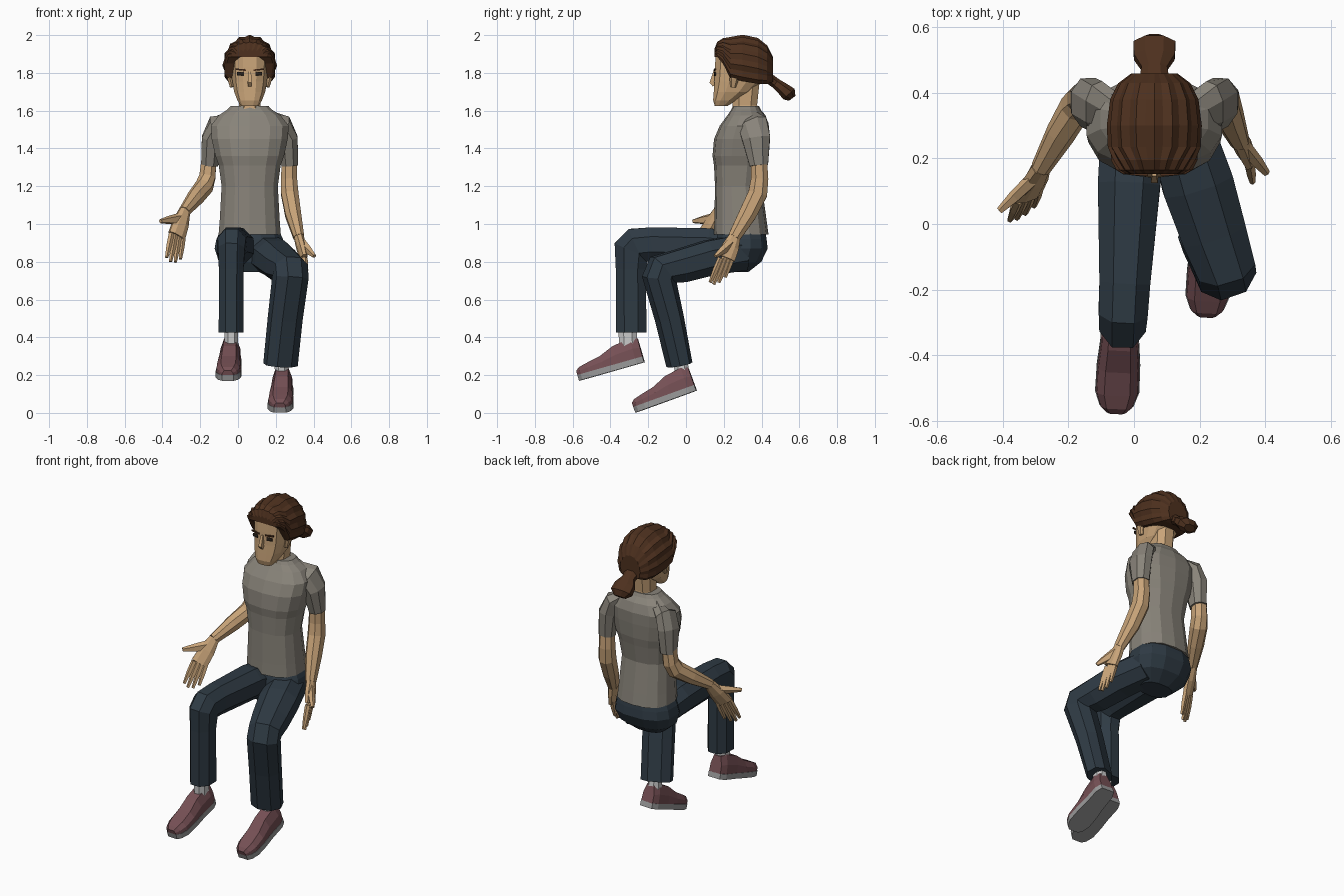
import bpy, bmesh, math
from mathutils import Vector as V


def mat(name, r, g, b):
    m = bpy.data.materials.new(name)
    m.diffuse_color = (r, g, b, 1)
    return m


SKIN = mat("skin", .58, .37, .19)
SHIRT = mat("shirt_cloth", .25, .23, .195)
DENIM = mat("denim", .028, .043, .058)
HAIR = mat("hair_brown", .075, .03, .013)
SHOE = mat("shoe_red", .18, .08, .09)
SOLE = mat("sole_grey", .32, .32, .32)
SOCK = mat("sock_white", .6, .6, .6)
DARK = mat("eye_dark", .02, .014, .01)
CX = .062  # body centre line


def skin_rings(name, rings, m):
    """Bridge equal-sized closed rings of points and cap both ends."""
    bm = bmesh.new()
    vs = [[bm.verts.new(p) for p in r] for r in rings]
    n = len(vs[0])
    for a, b in zip(vs, vs[1:]):
        for i in range(n):
            j = (i + 1) % n
            bm.faces.new((a[i], a[j], b[j], b[i]))
    bm.faces.new(vs[0])
    bm.faces.new(vs[-1])
    bmesh.ops.recalc_face_normals(bm, faces=bm.faces)
    me = bpy.data.meshes.new(name)
    bm.to_mesh(me)
    bm.free()
    me.materials.append(m)
    ob = bpy.data.objects.new(name, me)
    bpy.context.collection.objects.link(ob)
    return ob


def oval(n, p):
    """Oval of about unit size; p below 1 makes it boxier."""
    k = 1 / math.cos(math.pi / n) ** (p * .6)
    out = []
    for i in range(n):
        a = 2 * math.pi * (i + .5) / n
        c, s = math.cos(a), math.sin(a)
        out.append((k * math.copysign(abs(c) ** p, c), k * math.copysign(abs(s) ** p, s)))
    return out


def stack(name, rows, m, n=12, p=.8):
    """Horizontal ovals: z, half width, front y, back y."""
    rings = [[V((CX + rx * c, (f + b) / 2 + (b - f) / 2 * s, z)) for c, s in oval(n, p)]
             for z, rx, f, b in rows]
    return skin_rings(name, rings, m)


def tube(name, path, m, side=(1, 0, 0), n=8, p=.9):
    """Tube along x, y, z points with half width a (along side) and half depth b."""
    pts = [V(q[:3]) for q in path]
    rings = []
    for i, q in enumerate(path):
        t = V()
        if i:
            t += (pts[i] - pts[i - 1]).normalized()
        if i < len(pts) - 1:
            t += (pts[i + 1] - pts[i]).normalized()
        t.normalize()
        u = V(side)
        u = (u - t * u.dot(t)).normalized()
        w = t.cross(u)
        rings.append([pts[i] + u * q[3] * c + w * q[4] * s for c, s in oval(n, p)])
    return skin_rings(name, rings, m)


# Head, neck and face
stack("head", [(1.625, .047, .152, .22), (1.655, .066, .143, .27), (1.70, .083, .146, .345),
               (1.755, .093, .15, .40), (1.83, .098, .152, .43), (1.89, .10, .155, .43),
               (1.93, .085, .19, .40)], SKIN, p=.75)
stack("neck", [(1.56, .07, .235, .40), (1.63, .058, .245, .378), (1.74, .06, .25, .39)], SKIN, n=8)
tube("nose", [(CX, .151, 1.81, .008, .006), (CX, .137, 1.75, .012, .014),
              (CX, .148, 1.732, .011, .008)], SKIN, n=4)
for s, w in ((-1, "right"), (1, "left")):
    tube(w + "_eye", [(CX + s * .03, .152, 1.795, .012, .004), (CX + s * .066, .155, 1.795, .009, .004)],
         DARK, side=(0, 0, 1), n=6)
    tube(w + "_eyebrow", [(CX + s * .02, .151, 1.814, .005, .005), (CX + s * .075, .154, 1.82, .004, .005)],
         HAIR, side=(0, 0, 1), n=4)
    tube(w + "_ear", [(CX + s * .094, .25, 1.725, .011, .013), (CX + s * .106, .255, 1.77, .013, .024),
                      (CX + s * .108, .258, 1.81, .012, .022)], SKIN, n=6)

# Swept-back hair: ridged arcs from forehead to the tie
rings = []
for y, zc, w, h, lim in [(.152, 1.89, .098, .04, 80), (.165, 1.882, .118, .082, 88), (.195, 1.865, .132, .118, 98),
                         (.235, 1.845, .142, .145, 122), (.30, 1.842, .145, .16, 125), (.38, 1.83, .135, .155, 127),
                         (.43, 1.815, .11, .13, 127), (.46, 1.80, .07, .085, 127)]:
    ring = []
    for i in range(23):
        a = math.radians(-lim + 2 * lim * i / 22)
        k = 1 if i % 2 else .94
        drop = .012 if i % 2 == 0 and y < .16 else 0
        ring.append(V((CX + w * k * math.sin(a), y, zc - drop + h * k * math.cos(a))))
    rings.append(ring)
skin_rings("hair", rings, HAIR)
tube("ponytail", [(CX, .42, 1.785, .05, .03), (CX, .475, 1.745, .04, .028), (CX, .51, 1.718, .064, .034),
                  (CX, .545, 1.688, .066, .042), (CX, .562, 1.665, .035, .022)], HAIR)

# Shirt body and sleeves
stack("shirt", [(.945, .166, .15, .435), (1.02, .16, .152, .425), (1.2, .15, .155, .40),
                (1.31, .165, .15, .418), (1.36, .183, .142, .428), (1.45, .203, .15, .435),
                (1.52, .208, .18, .437), (1.575, .165, .22, .42), (1.605, .12, .24, .395),
                (1.625, .10, .25, .385)], SHIRT, n=14)
for s, w in ((-1, "right"), (1, "left")):
    tube(w + "_sleeve", [(CX + s * .10, .335, 1.535, .04, .07), (CX + s * .175, .358, 1.52, .052, .08),
                         (CX + s * .203, .372, 1.45, .053, .076), (CX + s * .212, .386, 1.31, .046, .05)], SHIRT)


def hand(name, wrist, knuckle, tip, side, thumb):
    """Flat palm, four fingers and a thumb."""
    w, k, t, s, th = V(wrist), V(knuckle), V(tip), V(side).normalized(), V(thumb)
    mid = w.lerp(k, .5)
    tube(name + "_palm", [(*w, .03, .026), (*mid, .046, .025), (*k, .05, .019)], SKIN, s)
    for i in range(4):
        o = i - 1.5
        L = 1.0 if i in (1, 2) else .87
        a = k - (k - w).normalized() * .012 + s * o * .024
        b = a.lerp(t + s * o * .029, L)
        c = a.lerp(b, .5)
        tube(f"{name}_finger_{i + 1}", [(*a, .0135, .014), (*c, .0135, .013), (*b, .008, .008)], SKIN, s, n=5)
    a = w.lerp(k, .3)
    tube(name + "_thumb", [(*a, .03, .02), (*a.lerp(th, .6), .02, .017), (*th, .01, .01)],
         SKIN, k - w, n=5)


# Bare arms and hands
tube("right_arm", [(-.152, .387, 1.36, .04, .042), (-.162, .38, 1.25, .044, .046), (-.178, .355, 1.2, .047, .05),
                   (-.225, .275, 1.14, .043, .045), (-.285, .17, 1.065, .029, .03)], SKIN)
hand("right_hand", (-.283, .175, 1.07), (-.325, .085, .935), (-.345, .025, .80), (.85, .5, -.1), (-.41, .04, 1.015))
tube("left_arm", [(.272, .387, 1.36, .04, .042), (.27, .39, 1.24, .044, .047), (.274, .38, 1.16, .047, .052),
                  (.292, .325, 1.05, .043, .048), (.322, .255, .93, .029, .034)], SKIN)
hand("left_hand", (.32, .26, .94), (.348, .212, .82), (.354, .16, .685), (-.2, .9, .3), (.405, .155, .83))

# Jeans
stack("jeans_hips", [(.955, .162, .17, .422), (.92, .178, .16, .428), (.87, .188, .15, .434),
                     (.80, .165, .16, .40), (.745, .10, .19, .33)], DENIM)
tube("jeans_right_leg", [(-.005, .30, .86, .098, .09), (-.015, .12, .885, .098, .095), (-.028, -.18, .893, .08, .092),
                         (-.033, -.262, .887, .077, .098), (-.035, -.288, .86, .073, .10),
                         (-.036, -.292, .76, .067, .082), (-.037, -.29, .425, .067, .083)], DENIM)
tube("jeans_left_leg", [(.14, .30, .85, .10, .098), (.195, .12, .82, .112, .095), (.243, -.03, .778, .103, .09),
                        (.276, -.125, .757, .092, .09), (.277, -.143, .715, .092, .084),
                        (.25, -.088, .5, .09, .07), (.225, -.035, .255, .09, .062)], DENIM, side=(.94, .33, 0))

# Socks
tube("right_sock", [(-.036, -.31, .47, .037, .05), (-.036, -.305, .34, .037, .05)], SOCK)
tube("left_sock", [(.229, -.03, .28, .036, .038), (.232, -.018, .19, .038, .04)], SOCK)


def shoe(name, heel, toe):
    """Upper and sole, made from sections running from heel to toe."""
    h, f = V(heel), V(toe) - V(heel)
    k = f.length / .365
    f.normalize()
    side = f.cross(V((0, 0, 1))).normalized()
    up = side.cross(f)
    stations = [(0, .04, .10), (.04, .055, .112), (.14, .057, .098), (.22, .064, .066),
                (.30, .065, .05), (.345, .05, .04), (.365, .03, .026)]
    section = [(-1, 0), (-.95, .5), (-.6, 1), (.6, 1), (.95, .5), (1, 0)]
    base = [(-1.04, 0), (-1.04, .032), (1.04, .032), (1.04, 0)]
    skin_rings(name + "_upper", [[h + f * d * k + side * w * x + up * (.03 + z * t) for x, z in section]
                                 for d, w, t in stations], SHOE)
    skin_rings(name + "_sole", [[h + f * d * k + side * w * x + up * z for x, z in base]
                                for d, w, t in stations], SOLE)


# Shoes
shoe("right_shoe", (-.037, -.22, .268), (-.054, -.565, .17))
shoe("left_shoe", (.238, .056, .118), (.222, -.267, .001))
